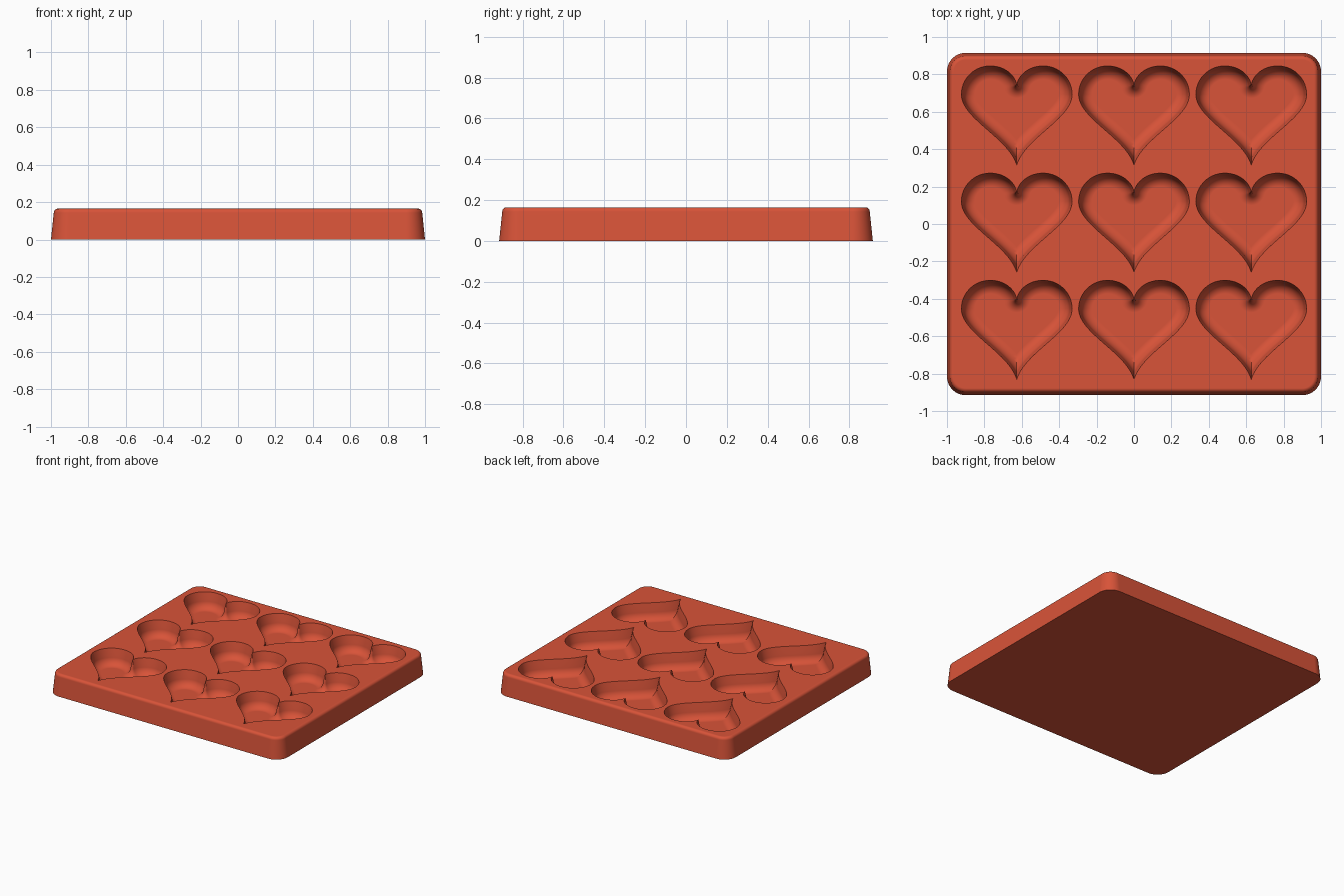
import bpy, bmesh
from math import cos, sin, pi
from mathutils import Vector, geometry

cube = bpy.data.objects.get("Cube")
if cube:
    bpy.data.objects.remove(cube)

HEIGHT, DEPTH = 0.165, 0.122
HALF_X, HALF_Y, CORNER = 1.0, 0.915, 0.1
PITCH_X, PITCH_Y = 0.627, 0.573

red = bpy.data.materials.new("coral red silicone")
red.use_nodes = True
red.diffuse_color = (0.69, 0.087, 0.04, 1)
red.node_tree.nodes["Principled BSDF"].inputs["Base Color"].default_value = red.diffuse_color


def loft(bm, rings):
    """Skin closed rings of points, listed from bottom to top, and cap both ends."""
    loops = [[bm.verts.new(p) for p in ring] for ring in rings]
    for a, b in zip(loops, loops[1:]):
        for i in range(len(a)):
            j = (i + 1) % len(a)
            bm.faces.new((a[i], a[j], b[j], b[i]))
    bm.faces.new(loops[0][::-1])
    bm.faces.new(loops[-1])


def make_object(name, bm):
    bmesh.ops.remove_doubles(bm, verts=bm.verts, dist=1e-5)
    bmesh.ops.dissolve_degenerate(bm, edges=bm.edges, dist=1e-6)
    bmesh.ops.recalc_face_normals(bm, faces=bm.faces)
    mesh = bpy.data.meshes.new(name)
    bm.to_mesh(mesh)
    bm.free()
    mesh.materials.append(red)
    obj = bpy.data.objects.new(name, mesh)
    bpy.context.collection.objects.link(obj)
    return obj


def fillet(inset, z, run, rise, steps):
    """Quarter round starting upright and ending level."""
    return [(inset + run * (1 - cos(k / steps * pi / 2)), z + rise * sin(k / steps * pi / 2))
            for k in range(1, steps + 1)]


# Tray body: rounded rectangle with drafted walls and a rounded top edge
def tray_ring(inset, z, steps=12):
    ring = []
    for q, (sx, sy) in enumerate([(1, 1), (-1, 1), (-1, -1), (1, -1)]):
        for k in range(steps + 1):
            a = (q + k / steps) * pi / 2
            r = CORNER - inset
            ring.append((sx * (HALF_X - CORNER) + r * cos(a),
                         sy * (HALF_Y - CORNER) + r * sin(a), z))
    return ring


bm = bmesh.new()
walls = [(0, 0), (0.015, HEIGHT - 0.022)] + fillet(0.015, HEIGHT - 0.022, 0.022, 0.022, 6)
loft(bm, [tray_ring(i, z) for i, z in walls])
tray = make_object("mold_tray", bm)

# Right half of the heart outline, from the notch round the lobe to the tip
knots = [((0, 0.172), (0.012, 0.23), (0.07, 0.272), (0.142, 0.272)),
         ((0.142, 0.272), (0.227, 0.272), (0.296, 0.205), (0.296, 0.12)),
         ((0.296, 0.12), (0.296, -0.01), (0.045, -0.11), (0, -0.258))]
outline = []
for knot, count in zip(knots, (14, 14, 32)):
    pts = geometry.interpolate_bezier(*[Vector(p) for p in knot], count)
    outline += [p.to_2d() for p in pts][1 if outline else 0:]

# Inward normals, with a fan of them at the notch so that it rounds off below
normals = []
for i in range(len(outline)):
    t = outline[min(i + 1, len(outline) - 1)] - outline[max(i - 1, 0)]
    normals.append(Vector((t.y, -t.x)).normalized())
fan = [Vector((sin(a), -cos(a))) for a in (k / 8 * pi / 2 for k in range(8))]
outline = [outline[0]] * len(fan) + outline
normals = fan + normals


def heart_ring(inset, z, cx, cy):
    half = [p + n * inset for p, n in zip(outline, normals)]
    # Gather everything past the centre line into one tip point
    for i in range(1, len(half)):
        a, b = half[i - 1], half[i]
        if b.x <= 0 and a.x > 0:
            tip = a.lerp(b, a.x / (a.x - b.x))
            half[i:] = [Vector((0, tip.y))] * (len(half) - i)
            break
    mirrored = [Vector((-p.x, p.y)) for p in half[-2:0:-1]]
    return [(cx + p.x, cy + p.y, z) for p in half + mirrored]


# Heart cavities: steep walls running into a broad rounded floor edge
cavity = [(0, -0.03), (0, 0), (0.012, 0.055)] + fillet(0.012, 0.055, 0.06, DEPTH - 0.055, 8)
bm = bmesh.new()
for col in (-1, 0, 1):
    for row in (-1, 0, 1):
        loft(bm, [heart_ring(i, HEIGHT - d, col * PITCH_X, row * PITCH_Y)
                  for i, d in reversed(cavity)])
cutter = make_object("heart_cutter", bm)
cutter.hide_render = True

# Cut the cavities and smooth the curved walls
cut = tray.modifiers.new("heart cavities", "BOOLEAN")
cut.operation = "DIFFERENCE"
cut.solver = "EXACT"
cut.object = cutter
bpy.ops.object.select_all(action="DESELECT")
tray.select_set(True)
bpy.context.view_layer.objects.active = tray
bpy.ops.object.modifier_apply(modifier=cut.name)
bpy.data.objects.remove(cutter)
bpy.ops.object.shade_smooth_by_angle(angle=0.6)
weighted = tray.modifiers.new("even shading", "WEIGHTED_NORMAL")
weighted.keep_sharp = True
